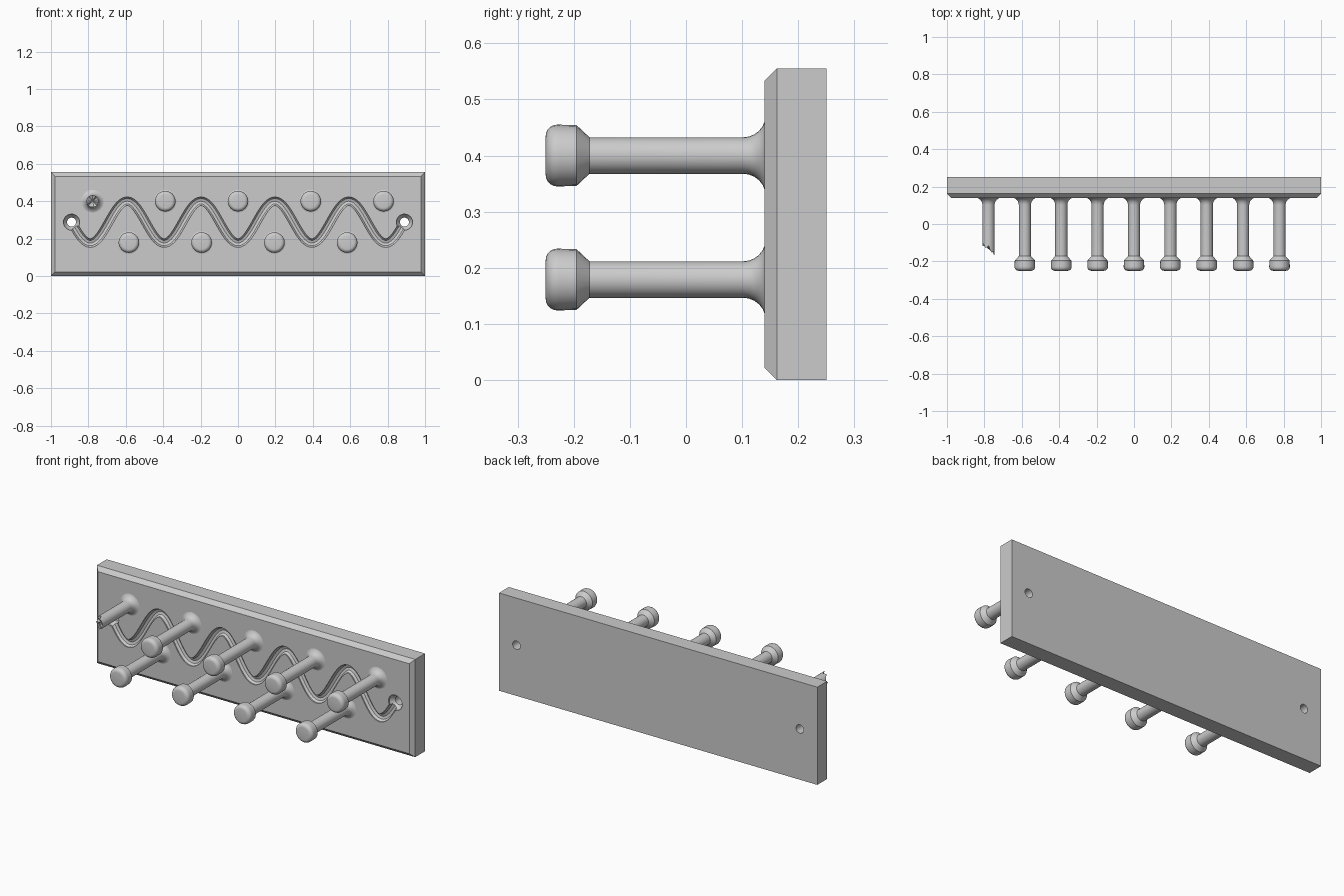
import bpy, bmesh, math
from math import pi, sin, cos, tau

cube = bpy.data.objects.get("Cube")
if cube:
    bpy.data.objects.remove(cube)

grey = bpy.data.materials.new("plain grey")
grey.use_nodes = True
grey.diffuse_color = (0.6, 0.6, 0.6, 1)
grey.node_tree.nodes["Principled BSDF"].inputs["Base Color"].default_value = (0.6, 0.6, 0.6, 1)

FRONT, BACK, HEIGHT, BEVEL = 0.14, 0.25, 0.555, 0.022
HOLE_X, MID_Z = 0.89, 0.288


def add_object(name, bm):
    bmesh.ops.recalc_face_normals(bm, faces=bm.faces)
    mesh = bpy.data.meshes.new(name)
    bm.to_mesh(mesh)
    bm.free()
    mesh.materials.append(grey)
    obj = bpy.data.objects.new(name, mesh)
    bpy.context.collection.objects.link(obj)
    return obj


def lathe(name, profile, x, z, sides=24, cap_start=False, end_shift=None):
    """Turn (radius, y) points about an axis along y; the far end is capped."""
    bm = bmesh.new()
    rings = []
    for k, (r, y) in enumerate(profile):
        last = end_shift and k == len(profile) - 1
        ring = []
        for i in range(sides):
            a = tau * i / sides
            ring.append(bm.verts.new((x + r * cos(a), y + (end_shift(a) if last else 0), z + r * sin(a))))
        rings.append(ring)
    for a, b in zip(rings, rings[1:]):
        for i in range(sides):
            j = (i + 1) % sides
            bm.faces.new((a[i], a[j], b[j], b[i]))
    if end_shift:
        tip = bm.verts.new((x, profile[-1][1] + 0.012, z))
        for i in range(sides):
            bm.faces.new((rings[-1][i], rings[-1][(i + 1) % sides], tip))
    else:
        bm.faces.new(rings[-1])
    if cap_start:
        bm.faces.new(rings[0])
    return add_object(name, bm)


def smooth(obj, degrees=30):
    bpy.ops.object.select_all(action='DESELECT')
    obj.select_set(True)
    bpy.context.view_layer.objects.active = obj
    bpy.ops.object.shade_smooth_by_angle(angle=math.radians(degrees))


def evaluated_mesh(obj):
    graph = bpy.context.evaluated_depsgraph_get()
    return bpy.data.meshes.new_from_object(obj.evaluated_get(graph))


def cut(obj, cutter):
    mod = obj.modifiers.new("cut", 'BOOLEAN')
    mod.operation = 'DIFFERENCE'
    mod.solver = 'EXACT'
    mod.object = cutter
    mesh = evaluated_mesh(obj)
    obj.modifiers.clear()
    obj.data = mesh
    bpy.data.objects.remove(cutter)


# Backboard with chamfered front edges
bm = bmesh.new()
rings = []
for y, inset in ((BACK, 0), (FRONT + BEVEL, 0), (FRONT, BEVEL)):
    w, lo, hi = 1 - inset, inset, HEIGHT - inset
    rings.append([bm.verts.new(p) for p in ((-w, y, lo), (w, y, lo), (w, y, hi), (-w, y, hi))])
for a, b in zip(rings, rings[1:]):
    for i in range(4):
        j = (i + 1) % 4
        bm.faces.new((a[i], a[j], b[j], b[i]))
bm.faces.new(rings[0])
bm.faces.new(rings[-1])
board = add_object("backboard", bm)

# Wavy groove carved between the screw holes
curve = bpy.data.curves.new("groove_path", 'CURVE')
curve.dimensions = '3D'
curve.bevel_depth = 0.024
curve.bevel_resolution = 3
curve.use_fill_caps = True
steps = 160
spline = curve.splines.new('POLY')
spline.points.add(steps)
for i, point in enumerate(spline.points):
    x = HOLE_X * (2 * i / steps - 1)
    point.co = (x, FRONT - 0.001, MID_Z - 0.112 * cos(tau * x / 0.395), 1)
path = bpy.data.objects.new("groove_path", curve)
bpy.context.collection.objects.link(path)
bpy.context.view_layer.update()
bm = bmesh.new()
bm.from_mesh(evaluated_mesh(path))
bmesh.ops.remove_doubles(bm, verts=bm.verts, dist=0.00001)
bpy.data.objects.remove(path)
cut(board, add_object("groove_cutter", bm))

# Countersunk screw holes
for side in (-1, 1):
    profile = [(0.043, FRONT - 0.05), (0.043, FRONT + 0.008), (0.024, FRONT + 0.034), (0.024, BACK + 0.05)]
    cut(board, lathe("hole_cutter", profile, side * HOLE_X, MID_Z, cap_start=True))
smooth(board)

# Peg shaft with a flared root
SHAFT = 0.0325
root = [(SHAFT + 0.04 * (1 - sin(t)), FRONT + 0.002 - 0.04 * (1 - cos(t)))
        for t in (pi / 2 * k / 6 for k in range(7))]
# Peg head: cone, straight band, rounded rim
head = [(SHAFT, -0.172), (0.054, -0.195), (0.055, -0.225)]
head += [(0.035 + 0.02 * cos(t), -0.23 - 0.02 * sin(t)) for t in (pi / 2 * k / 5 for k in range(6))]


def splinter(a):
    """Uneven broken edge, longest towards +x."""
    return -0.026 * cos(a) + 0.009 * sin(5 * a) + 0.006 * cos(8 * a)


# Upper row, whose first peg is snapped off, and lower row
for i in range(5):
    x = 0.389 * (i - 2)
    if i == 0:
        smooth(lathe("broken_peg", root + [(SHAFT, -0.08), (SHAFT, -0.13)], x, 0.4, end_shift=splinter))
    else:
        smooth(lathe(f"upper_peg_{i}", root + head, x, 0.4))
for i in range(4):
    smooth(lathe(f"lower_peg_{i + 1}", root + head, 0.389 * (i - 1.5), 0.179))
